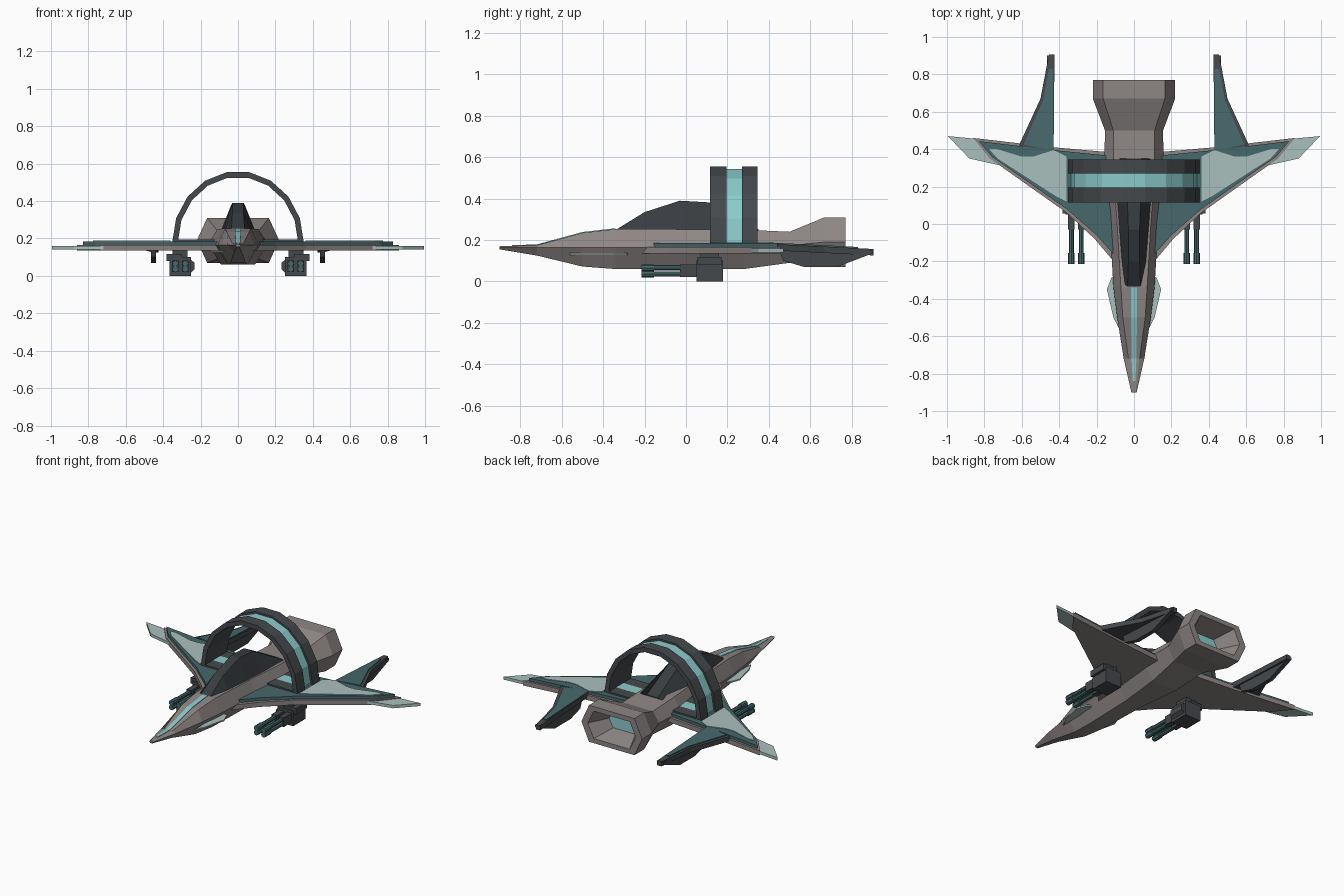
import bpy
import bmesh
from math import sin, cos, radians

old = bpy.data.objects.get("Cube")
if old:
    bpy.data.objects.remove(old, do_unlink=True)


def material(name, *rgb):
    mat = bpy.data.materials.new(name)
    mat.use_nodes = True
    mat.diffuse_color = (*rgb, 1)
    mat.node_tree.nodes["Principled BSDF"].inputs["Base Color"].default_value = (*rgb, 1)
    return mat


hull_gray = material("hull gray", .27, .24, .235)
dark_metal = material("dark metal", .06, .066, .073)
canopy_black = material("canopy black", .04, .046, .052)
deep_teal = material("deep teal", .062, .14, .147)
pale_panel = material("pale panel", .40, .53, .51)
glow_cyan = material("glow cyan", .26, .60, .60)


def loft(name, rows, mat, mirror=False, end_mat=None):
    """Skin a series of equal-length point rings and cap both ends."""
    bm = bmesh.new()
    rings = [[bm.verts.new(p) for p in row] for row in rows]
    n = len(rings[0])
    for a, b in zip(rings, rings[1:]):
        for i in range(n):
            j = (i + 1) % n
            bm.faces.new((a[i], a[j], b[j], b[i]))
    bm.faces.new(rings[0][::-1])
    end = bm.faces.new(rings[-1])
    if end_mat:
        end.material_index = 1
    bmesh.ops.recalc_face_normals(bm, faces=bm.faces)
    mesh = bpy.data.meshes.new(name)
    bm.to_mesh(mesh)
    bm.free()
    mesh.materials.append(mat)
    if end_mat:
        mesh.materials.append(end_mat)
    obj = bpy.data.objects.new(name, mesh)
    bpy.context.collection.objects.link(obj)
    if mirror:
        obj.modifiers.new("Mirror", "MIRROR").use_mirror_merge = False
    return obj


def plate(name, outline, low, high, mat, slope=0, mirror=True):
    """Horizontal slab from a plan outline, optionally dropping to the rear."""
    drop = lambda y: slope * (y - .42)
    rows = [[(x, y, z - drop(y)) for x, y in outline] for z in (low, high)]
    return loft(name, rows, mat, mirror)


def box(name, x, y, z, mat, mirror=True):
    outline = [(x[0], y[0]), (x[1], y[0]), (x[1], y[1]), (x[0], y[1])]
    return plate(name, outline, *z, mat, mirror=mirror)


def hexagon(y, top, ztop, mid, zmid, bottom, zbottom):
    half = [(top, ztop), (mid, zmid), (bottom, zbottom)]
    return [(x, y, z) for x, z in half] + [(-x, y, z) for x, z in reversed(half)]


# Fuselage flaring into the hollow engine nozzle
fuselage = [
    (-.9, .008, .17, .014, .165, .008, .155),
    (-.72, .03, .175, .055, .165, .02, .125),
    (-.5, .06, .235, .09, .165, .04, .072),
    (-.34, .07, .253, .11, .165, .05, .06),
    (0, .09, .252, .13, .165, .06, .06),
    (.28, .11, .25, .16, .17, .09, .06),
    (.5, .11, .24, .155, .175, .11, .09),
    (.67, .165, .31, .22, .19, .165, .07),
    (.77, .165, .31, .22, .19, .165, .07),
    (.77, .13, .28, .175, .19, .13, .1),
    (.64, .08, .245, .11, .19, .08, .135),
]
loft("fuselage", [hexagon(*r) for r in fuselage], hull_gray, end_mat=glow_cyan)

# Cockpit canopy
canopy = [(-.335, .035, .252, .05), (-.2, .03, .335, .067), (-.03, .03, .39, .08),
          (.11, .035, .382, .09), (.35, .04, .252, .09)]
loft("canopy", [[(w, y, z), (b, y, .245), (-b, y, .245), (-w, y, z)]
                for y, w, z, b in canopy], canopy_black)

# Nose stripe following the upper hull
stripe = [(-.84, .007, .172), (-.72, .013, .176), (-.5, .016, .236), (-.34, .016, .254)]
loft("nose_stripe", [[(w, y, z - .004), (w, y, z + .003), (-w, y, z + .003),
                      (-w, y, z - .004)] for y, w, z in stripe], glow_cyan)

# Layered wings
plate("wing_base", [(.03, -.3), (.1, -.21), (.21, -.08), (.36, .06), (.77, .35),
                    (.86, .46), (.43, .41), (.03, .375)], .135, .166, hull_gray)
plate("wing_deck", [(.08, -.19), (.12, -.15), (.2, -.06), (.36, .08), (.76, .36),
                    (.83, .443), (.43, .395), (.08, .36)], .166, .185, deep_teal)
plate("wing_panel", [(.36, .12), (.42, .15), (.73, .35), (.775, .4), (.73, .4),
                     (.6, .36), (.54, .36), (.43, .395), (.36, .36)],
      .185, .189, pale_panel)
plate("wing_tip", [(.7, .31), (.88, .35), (.995, .47), (.84, .455)], .141, .16, pale_panel)
plate("nose_canard", [(.08, -.56), (.11, -.5), (.145, -.35), (.12, -.285), (.08, -.28)],
      .128, .137, pale_panel)

# Rear tail booms with hanging fins
plate("tail_boom", [(.43, .38), (.615, .42), (.5, .67), (.455, .905), (.425, .905)],
      .15, .181, dark_metal, slope=.05)
plate("tail_deck", [(.43, .39), (.59, .425), (.487, .66), (.455, .83), (.432, .83)],
      .181, .187, deep_teal, slope=.05)
fin = [(.45, .15), (.47, .1), (.57, .07), (.73, .07), (.9, .135), (.9, .15)]
loft("tail_fin", [[(x, y, z) for y, z in fin] for x in (.438, .466)],
     dark_metal, mirror=True)


# Faceted hoop over the fuselage
def arch(name, y0, y1, inset, thickness, mat):
    rows = []
    for step in range(10):
        a = radians(step * 20)
        ring = []
        for depth, y in ((inset, y0), (inset, y1),
                         (inset + thickness, y1), (inset + thickness, y0)):
            ring.append(((.352 - depth) * cos(a), y, .178 + (.382 - depth) * sin(a)))
        rows.append(ring)
    loft(name, rows, mat)


arch("hoop_front_band", .115, .195, 0, .03, dark_metal)
arch("hoop_rear_band", .27, .345, 0, .03, dark_metal)
arch("hoop_core", .195, .27, .012, .011, glow_cyan)
arch("hoop_lining", .19, .275, .023, .007, dark_metal)
for name, y0, y1, mat in (("hoop_base_front", .115, .195, dark_metal),
                          ("hoop_base_rear", .27, .345, dark_metal),
                          ("hoop_base_core", .195, .27, glow_cyan)):
    box(name, (.1, .34), (y0, y1), (.18, .195), mat)

# Underwing gun pods
box("gun_pylon", (.27, .35), (.07, .16), (.1, .14), dark_metal)
box("gun_pod", (.25, .365), (.05, .178), (.0, .1), dark_metal)
box("gun_pod_cap", (.3, .382), (.055, .172), (.08, .118), dark_metal)
pod_side = [(.25, .018), (.232, .035), (.232, .07), (.25, .085)]
loft("gun_side_cover", [[(x, y, z) for x, z in pod_side] for y in (.06, .165)],
     dark_metal, mirror=True)


def tube(name, x, z, y0, y1, radius, mat):
    rows = [[(x + radius * cos(radians(k * 45)), y, z + radius * sin(radians(k * 45)))
             for k in range(8)] for y in (y0, y1)]
    loft(name, rows, mat, mirror=True)


for x in (.282, .335):
    for z in (.036, .066):
        tube("gun_barrel", x, z, -.205, .06, .013, deep_teal)
        tube("gun_muzzle", x, z, -.215, -.155, .017, deep_teal)
    box("gun_barrel_sleeve", (x - .018, x + .018), (-.03, .05), (.022, .082), dark_metal)
